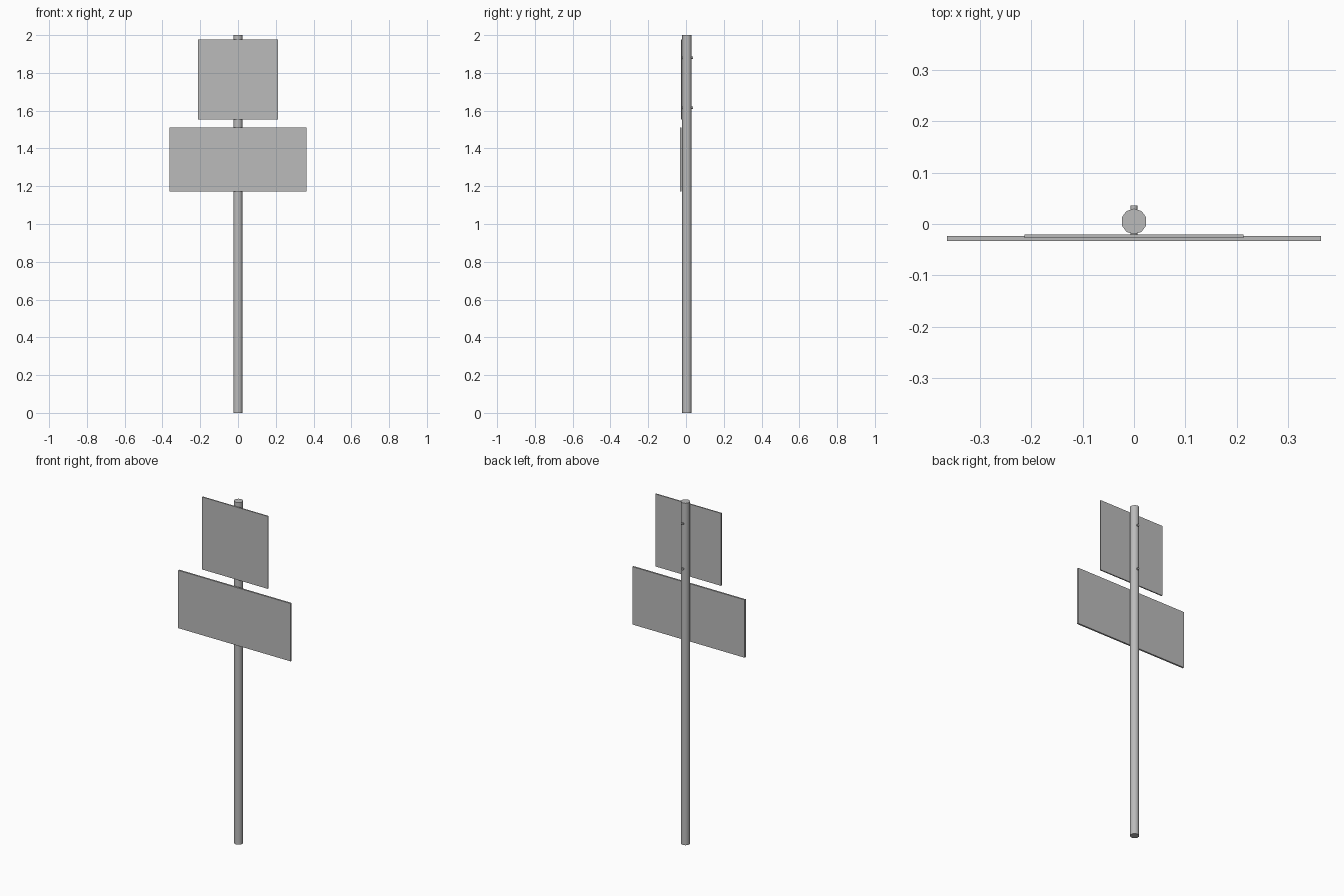
import bpy
import math
from mathutils import Vector

cube = bpy.data.objects.get("Cube")
if cube:
    bpy.data.objects.remove(cube, do_unlink=True)

metal = bpy.data.materials.new("grey metal")
metal.use_nodes = True
grey = (0.5, 0.5, 0.5, 1.0)
metal.diffuse_color = grey
metal.node_tree.nodes["Principled BSDF"].inputs["Base Color"].default_value = grey


def finish(name):
    obj = bpy.context.object
    obj.name = name
    obj.data.materials.append(metal)
    return obj


def plate(name, width, y0, y1, z0, z1):
    bpy.ops.mesh.primitive_cube_add(size=1, location=(0, (y0 + y1) / 2, (z0 + z1) / 2))
    obj = finish(name)
    obj.scale = (width, y1 - y0, z1 - z0)
    bpy.ops.object.transform_apply(location=False, rotation=False, scale=True)


# Pole with a slightly chamfered top rim
bpy.ops.mesh.primitive_cylinder_add(vertices=10, radius=0.025, depth=2, location=(0, 0.005, 1))
pole = finish("pole")
bpy.ops.object.shade_smooth_by_angle(angle=math.radians(50))

# Sign panels
plate("upper_sign", 0.425, -0.027, -0.020, 1.553, 1.977)
plate("lower_sign", 0.727, -0.033, -0.023, 1.172, 1.510)

# Bolts sticking out of the back of the pole
for name, z in (("upper_bolt", 1.88), ("lower_bolt", 1.615)):
    bpy.ops.mesh.primitive_cylinder_add(vertices=8, radius=0.007, depth=0.056,
                                        location=(0, 0.008, z),
                                        rotation=(math.pi / 2, 0, 0))
    finish(name)
    bpy.ops.object.shade_smooth_by_angle(angle=math.radians(50))
